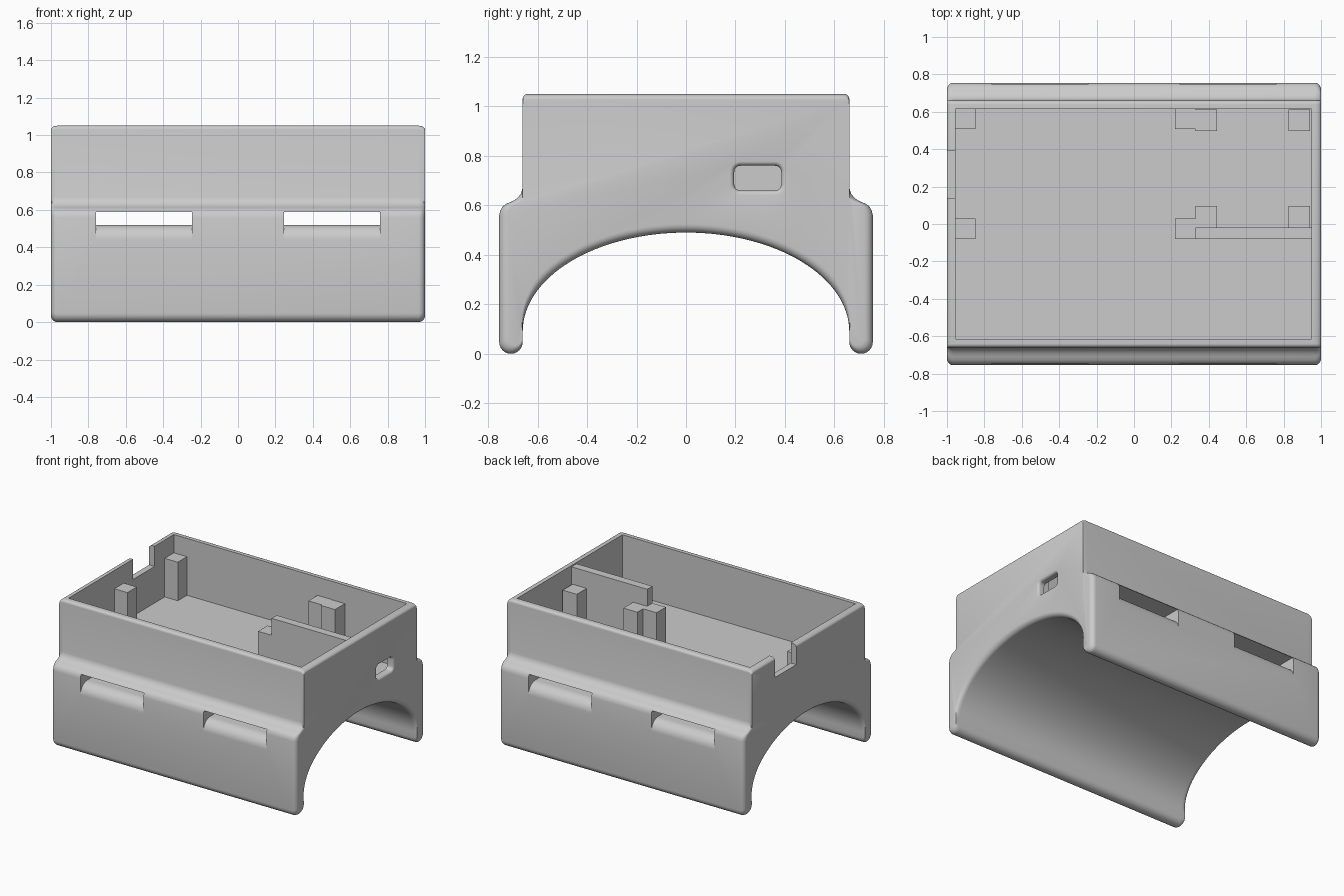
import bpy, bmesh
from math import sin, cos, pi, radians

if "Cube" in bpy.data.objects:
    bpy.data.objects.remove(bpy.data.objects["Cube"])

grey = bpy.data.materials.new("plain grey")
grey.diffuse_color = (0.6, 0.6, 0.6, 1)
grey.use_nodes = True
grey.node_tree.nodes["Principled BSDF"].inputs["Base Color"].default_value = grey.diffuse_color


def loft(name, rings):
    """Skin a list of equal-length closed rings and cap both ends."""
    bm = bmesh.new()
    vs = [[bm.verts.new(p) for p in ring] for ring in rings]
    n = len(vs[0])
    for a, b in zip(vs, vs[1:]):
        for i in range(n):
            j = (i + 1) % n
            bm.faces.new((a[i], a[j], b[j], b[i]))
    bm.faces.new(vs[0])
    bm.faces.new(vs[-1])
    bmesh.ops.recalc_face_normals(bm, faces=bm.faces)
    me = bpy.data.meshes.new(name)
    bm.to_mesh(me)
    bm.free()
    ob = bpy.data.objects.new(name, me)
    bpy.context.collection.objects.link(ob)
    me.materials.append(grey)
    return ob


def box(name, x0, x1, y0, y1, z0, z1):
    ring = lambda z: [(x0, y0, z), (x1, y0, z), (x1, y1, z), (x0, y1, z)]
    return loft(name, [ring(z0), ring(z1)])


def cut(ob, cutter):
    cutter.hide_render = True
    m = ob.modifiers.new("cut", 'BOOLEAN')
    m.operation, m.solver, m.object = 'DIFFERENCE', 'EXACT', cutter
    bpy.context.view_layer.objects.active = ob
    bpy.ops.object.modifier_apply(modifier=m.name)
    bpy.data.objects.remove(cutter)


# Saddle-shaped body: cross-section shrunk by d to round the end edges
def section(x, d):
    half = []
    for i in range(33):                                   # arch
        t = pi / 2 * (1 - i / 32)
        e = d * min(1, 2 * sin(t))
        half.append((0.66 * cos(t) + e * cos(t), 0.09 + 0.40 * sin(t) + e * sin(t)))
    r = (0.095 - d) / 2
    for i in range(13):                                   # rounded foot
        t = pi + pi * i / 12
        half.append((0.66 + r + r * cos(t), d + r + r * sin(t)))
    for y, z in [(0.755, 0.56), (0.751, 0.578), (0.742, 0.594), (0.727, 0.606),
                 (0.71, 0.613), (0.693, 0.621), (0.678, 0.633), (0.667, 0.648),
                 (0.661, 0.668)]:                         # shoulder
        half.append((max(y - d, 0.66), z))
    top = 1.05 - d * 0.6
    for i in range(6):                                    # rounded top edge
        t = pi / 2 * i / 5
        half.append((0.64 + 0.02 * cos(t), top - 0.02 + 0.02 * sin(t)))
    ring = half + [(-y, z) for y, z in reversed(half[1:])]
    return [(x, y, z) for y, z in ring]


R = 0.035
ends = [(1 - R + R * sin(a), R * (1 - cos(a))) for a in [pi / 2 * i / 6 for i in range(7)]]
stations = [(-x, d) for x, d in reversed(ends)] + ends
body = loft("body", [section(x, d) for x, d in stations])

# Open tray in the top, and the notch in the left wall
cut(body, box("tray_cutter", -0.955, 0.95, -0.615, 0.615, 0.63, 1.2))
cut(body, box("notch_cutter", -1.1, -0.9, 0.14, 0.39, 0.90, 1.2))

# Two strap slots running front to back, with rounded lower lips
lip = []
for i in range(9):
    t = pi / 2 * i / 8
    lip.append((0.675 + 0.08 * cos(t), 0.44 + 0.08 * sin(t)))
half = [(0.9, 0.588), (0.9, 0.44)] + lip
slot = half + [(-y, z) for y, z in reversed(half)]
for x0 in (-0.76, 0.245):
    cut(body, loft("slot_cutter", [[(x, y, z) for y, z in slot] for x in (x0, x0 + 0.515)]))


# Port window in the right wall with a flared outer edge
def window(x, g):
    r = 0.025 + g
    pts = []
    for k, (sy, sz) in enumerate([(1, 1), (-1, 1), (-1, -1), (1, -1)]):
        for i in range(7):
            t = pi / 2 * (k + i / 6)
            pts.append((x, 0.29 + sy * 0.07 + r * cos(t), 0.71 + sz * 0.025 + r * sin(t)))
    return pts


flare = [(0.98 + 0.02 * sin(a), 0.018 * (1 - cos(a))) for a in [pi / 2 * i / 5 for i in range(6)]]
cut(body, loft("port_cutter", [window(x, g) for x, g in [(0.9, 0)] + flare + [(1.05, 0.018)]]))

bpy.ops.object.select_all(action='DESELECT')
body.select_set(True)
bpy.context.view_layer.objects.active = body
bpy.ops.object.shade_smooth_by_angle(angle=radians(30))

# Support posts for the boards, and the dividing wall
posts = [(x, y, 0.11) for x in (-0.958, 0.22) for y in (-0.08, 0.508)]
posts += [(x, y, 0.115) for x in (0.33, 0.825) for y in (-0.018, 0.497)]
for i, (x, y, s) in enumerate(posts):
    box(f"support_post_{i + 1}", x, x + s, y, y + s, 0.62, 0.915)
box("divider_wall", 0.33, 0.96, -0.08, -0.02, 0.62, 1.04)
